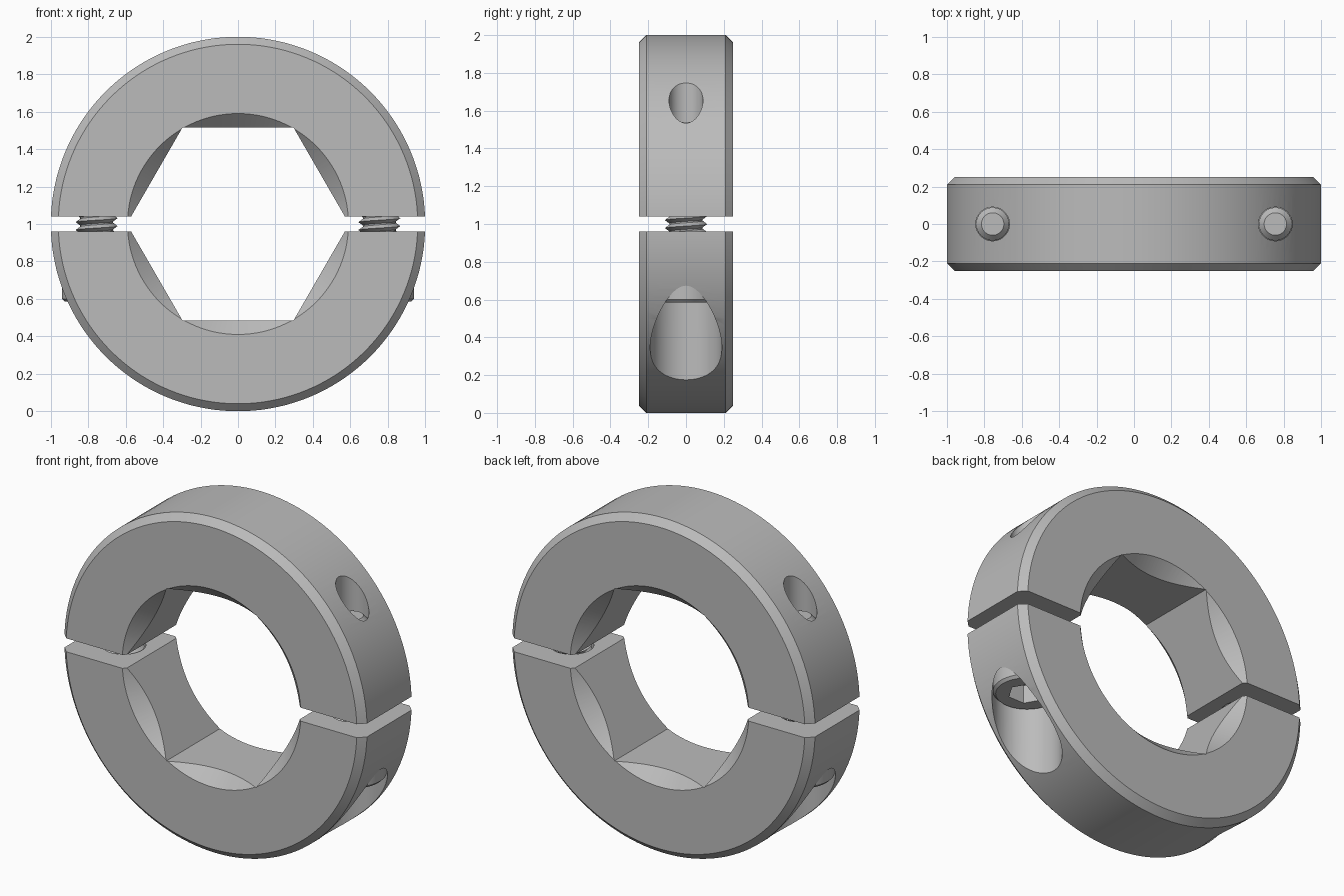
import bpy, bmesh, math
from mathutils import Matrix, Vector

cube = bpy.data.objects.get("Cube")
if cube:
    bpy.data.objects.remove(cube, do_unlink=True)

steel = bpy.data.materials.new("grey steel")
steel.use_nodes = True
GREY = (0.5, 0.5, 0.5, 1)
steel.diffuse_color = GREY
steel.node_tree.nodes["Principled BSDF"].inputs["Base Color"].default_value = GREY

SCREW_X = 0.755
HALF_DEPTH = 0.25
HEAD_LOW, HEAD_TOP = 0.585, 0.8
ALONG_Y = Matrix.Translation((0, 0, 1)) @ Matrix.Rotation(math.pi / 2, 4, "X")


def to_object(name, bm):
    mesh = bpy.data.meshes.new(name)
    bm.to_mesh(mesh)
    bm.free()
    mesh.materials.append(steel)
    obj = bpy.data.objects.new(name, mesh)
    bpy.context.collection.objects.link(obj)
    return obj


def lathe(name, profile, segments, matrix):
    """Revolve (radius, height) points about z, then place the solid."""
    bm = bmesh.new()
    verts = [bm.verts.new((r, 0, h)) for r, h in profile]
    edges = [bm.edges.new(pair) for pair in zip(verts, verts[1:])]
    bmesh.ops.spin(bm, geom=verts + edges, axis=(0, 0, 1), cent=(0, 0, 0),
                   angle=math.tau, steps=segments, use_merge=False)
    bmesh.ops.remove_doubles(bm, verts=bm.verts, dist=1e-5)
    bmesh.ops.recalc_face_normals(bm, faces=bm.faces)
    bm.transform(matrix)
    return to_object(name, bm)


def rod(name, radius, low, high, segments, matrix):
    return lathe(name, [(0, low), (radius, low), (radius, high), (0, high)], segments, matrix)


def box(name, low, high):
    bm = bmesh.new()
    bmesh.ops.create_cube(bm, size=1)
    low, high = Vector(low), Vector(high)
    bm.transform(Matrix.Translation((low + high) / 2) @ Matrix.Diagonal((high - low).to_4d()))
    return to_object(name, bm)


def select_only(obj):
    bpy.ops.object.select_all(action="DESELECT")
    obj.select_set(True)
    bpy.context.view_layer.objects.active = obj


def cut(obj, cutters):
    """Subtract each cutter, then discard it."""
    select_only(obj)
    for cutter in cutters:
        mod = obj.modifiers.new("cut", "BOOLEAN")
        mod.operation, mod.solver, mod.object = "DIFFERENCE", "EXACT", cutter
        bpy.ops.object.modifier_apply(modifier=mod.name)
        bpy.data.objects.remove(cutter, do_unlink=True)


def smooth(obj):
    select_only(obj)
    bpy.ops.object.shade_smooth_by_angle(angle=math.radians(30))


def collar_half(name, waste_low, waste_high):
    # Chamfered disc
    d, c = HALF_DEPTH, 0.04
    half = lathe(name, [(0, -d), (1 - c, -d), (1, c - d), (1, d - c), (1 - c, d), (0, d)],
                 144, ALONG_Y)
    # Hexagonal bore with a conical lead-in on both faces
    cut(half, [
        rod("hex_cutter", 0.594, -0.4, 0.4, 6, ALONG_Y),
        lathe("lead_in_cutter", [(0, -0.3), (0.64, -0.3), (0.39, -0.05), (0.39, 0.05),
                                 (0.64, 0.3), (0, 0.3)], 144, ALONG_Y),
        box("waste_cutter", (-2, -1, waste_low), (2, 1, waste_high))])
    return half


upper = collar_half("upper_collar_half", -1, 1.04)
lower = collar_half("lower_collar_half", 0.96, 3)

for side, x in (("left", SCREW_X), ("right", -SCREW_X)):
    place = Matrix.Translation((x, 0, 0))
    # Tapped hole above, clearance hole and counterbore below
    cut(upper, [rod("tapped_cutter", 0.09, 0.9, 2.2, 48, place)])
    cut(lower, [rod("clearance_cutter", 0.12, 0.5, 1.2, 48, place),
                rod("counterbore_cutter", 0.19, -0.3, HEAD_TOP, 64, place)])

    # Socket head
    head = lathe(side + "_screw_head",
                 [(0, HEAD_LOW), (0.17, HEAD_LOW), (0.185, HEAD_LOW + 0.015),
                  (0.185, HEAD_TOP), (0, HEAD_TOP)], 64, place)
    cut(head, [rod("socket_cutter", 0.105, 0.4, HEAD_LOW + 0.11, 6, place)])
    smooth(head)

    # Shank with a chamfered tip
    smooth(lathe(side + "_screw_shank",
                 [(0, HEAD_TOP - 0.02), (0.088, HEAD_TOP - 0.02), (0.088, 1.51),
                  (0.06, 1.54), (0, 1.54)], 48, place))

    # Helical thread
    bm = bmesh.new()
    steps, turns, pitch, start = 40, 10, 0.042, 0.8
    root, crest = [], []
    for i in range(steps * turns + 1):
        a, z = math.tau * i / steps, start + pitch * i / steps
        for row, r, lift in ((root, 0.083, 0), (crest, 0.112, pitch / 2)):
            row.append(bm.verts.new((r * math.cos(a), r * math.sin(a), z + lift)))
    for i in range(steps * (turns - 1)):
        j = i + steps
        bm.faces.new((root[i], root[i + 1], crest[i + 1], crest[i]))
        bm.faces.new((crest[i], crest[i + 1], root[j + 1], root[j]))
    loose = [v for v in bm.verts if not v.link_faces]
    bmesh.ops.delete(bm, geom=loose, context="VERTS")
    bm.transform(place)
    smooth(to_object(side + "_screw_thread", bm))

smooth(upper)
smooth(lower)
